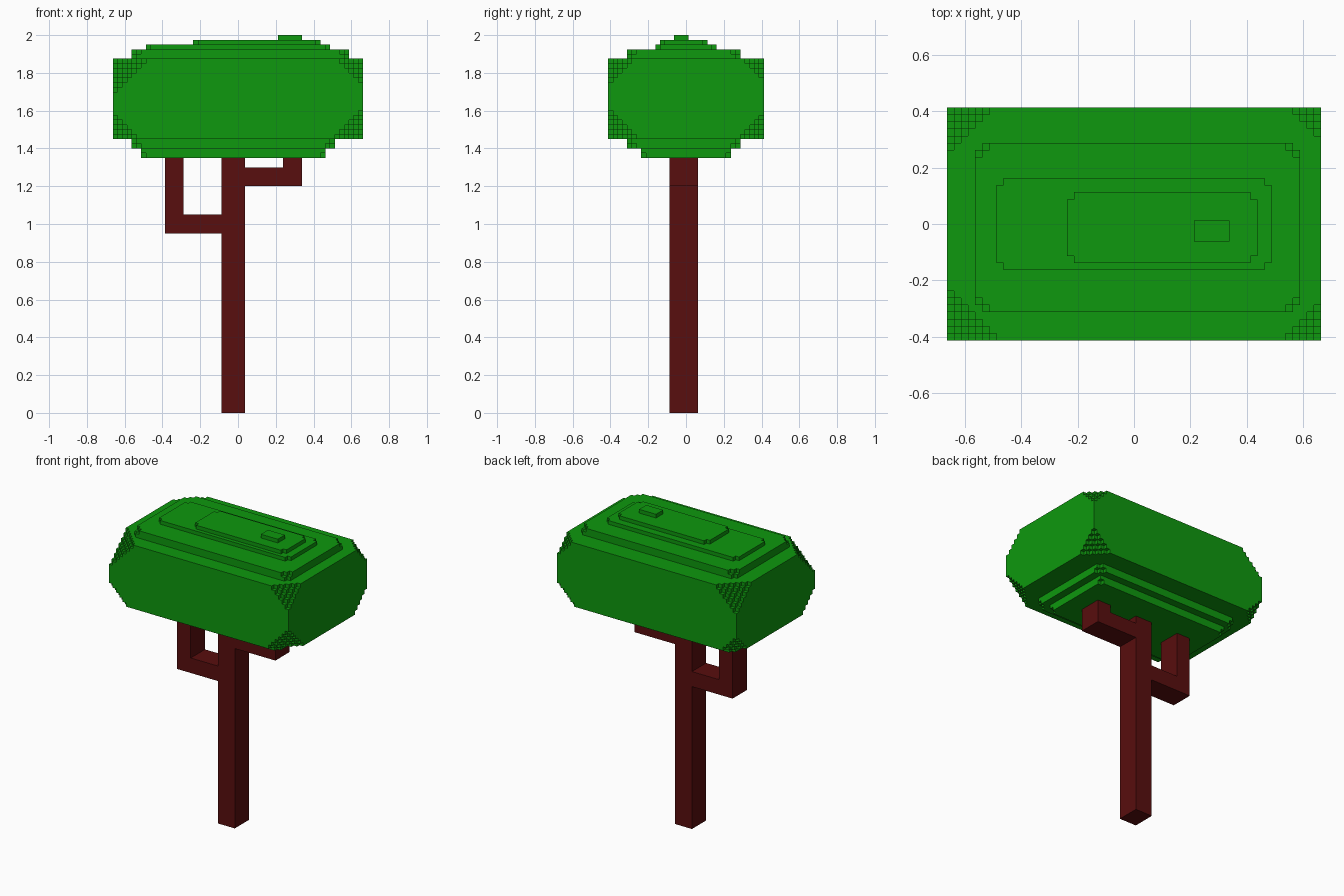
import bpy, bmesh, math

cube = bpy.data.objects.get("Cube")
if cube:
    bpy.data.objects.remove(cube, do_unlink=True)

CELL = 0.025                      # edge of one block
ORIGIN = (26.5, 16.5, 0)          # block coordinates of the world origin


def material(name, rgb):
    m = bpy.data.materials.new(name)
    m.use_nodes = True
    col = (*rgb, 1)
    m.diffuse_color = col
    b = next(n for n in m.node_tree.nodes if n.type == 'BSDF_PRINCIPLED')
    b.inputs["Base Color"].default_value = col
    b.inputs["Roughness"].default_value = 0.9
    return m


def slab(lo, hi, top=(0, 0, 0, 0), bottom=(0, 0, 0, 0)):
    """Cells of a box; top / bottom give the stepped cut at each corner,
    ordered (-x -y), (+x -y), (-x +y), (+x +y)."""
    cells = set()
    for x in range(lo[0], hi[0]):
        for y in range(lo[1], hi[1]):
            right, back = 2 * x >= lo[0] + hi[0], 2 * y >= lo[1] + hi[1]
            corner = right + 2 * back
            d = (hi[0] - 1 - x if right else x - lo[0]) + (hi[1] - 1 - y if back else y - lo[1])
            for z in range(lo[2], hi[2]):
                if d + hi[2] - 1 - z >= top[corner] and d + z - lo[2] >= bottom[corner]:
                    cells.add((x, y, z))
    return cells


def build(name, cells, mat):
    """Skin the outside of a set of cells and merge the flat areas."""
    bm = bmesh.new()
    verts = {}

    def vert(p):
        if p not in verts:
            verts[p] = bm.verts.new([(a - o) * CELL for a, o in zip(p, ORIGIN)])
        return verts[p]

    for c in cells:
        for axis in range(3):
            u, v = (axis + 1) % 3, (axis + 2) % 3
            for side in (0, 1):
                n = list(c)
                n[axis] += 2 * side - 1
                if tuple(n) in cells:
                    continue
                loop = []
                for du, dv in ((0, 0), (1, 0), (1, 1), (0, 1)):
                    p = list(c)
                    p[axis] += side
                    p[u] += du
                    p[v] += dv
                    loop.append(vert(tuple(p)))
                bm.faces.new(loop if side else loop[::-1])
    bmesh.ops.dissolve_limit(bm, angle_limit=math.radians(1), verts=bm.verts[:], edges=bm.edges[:])
    me = bpy.data.meshes.new(name)
    bm.to_mesh(me)
    bm.free()
    me.materials.append(mat)
    ob = bpy.data.objects.new(name, me)
    bpy.context.collection.objects.link(ob)
    return ob


green = material("leaf green", (0.0044, 0.314, 0.0044))
brown = material("red brown bark", (0.098, 0.0044, 0.0044))

# Trunk with two elbow branches
wood = slab((23, 13, 0), (28, 19, 54))
wood |= slab((11, 13, 38), (23, 19, 42)) | slab((11, 13, 42), (15, 19, 54))   # low branch
wood |= slab((28, 13, 48), (40, 19, 52)) | slab((36, 13, 52), (40, 19, 54))   # high branch
build("trunk_and_branches", wood, brown)

# Canopy: stacked layers from the underside to the crown
one, two = (1,) * 4, (2,) * 4
leaves = slab((6, 7, 54), (45, 26, 56), bottom=one)
leaves |= slab((4, 4, 56), (47, 28, 58), bottom=two)
leaves |= slab((0, 0, 58), (53, 33, 75), top=(7, 5, 6, 4), bottom=(5, 6, 4, 5))
leaves |= slab((4, 4, 75), (50, 28, 77), top=two)
leaves |= slab((7, 10, 77), (46, 23, 78), top=one)
leaves |= slab((17, 11, 78), (44, 21, 79), top=one)
leaves |= slab((35, 14, 79), (40, 17, 80))
build("canopy", leaves, green)
